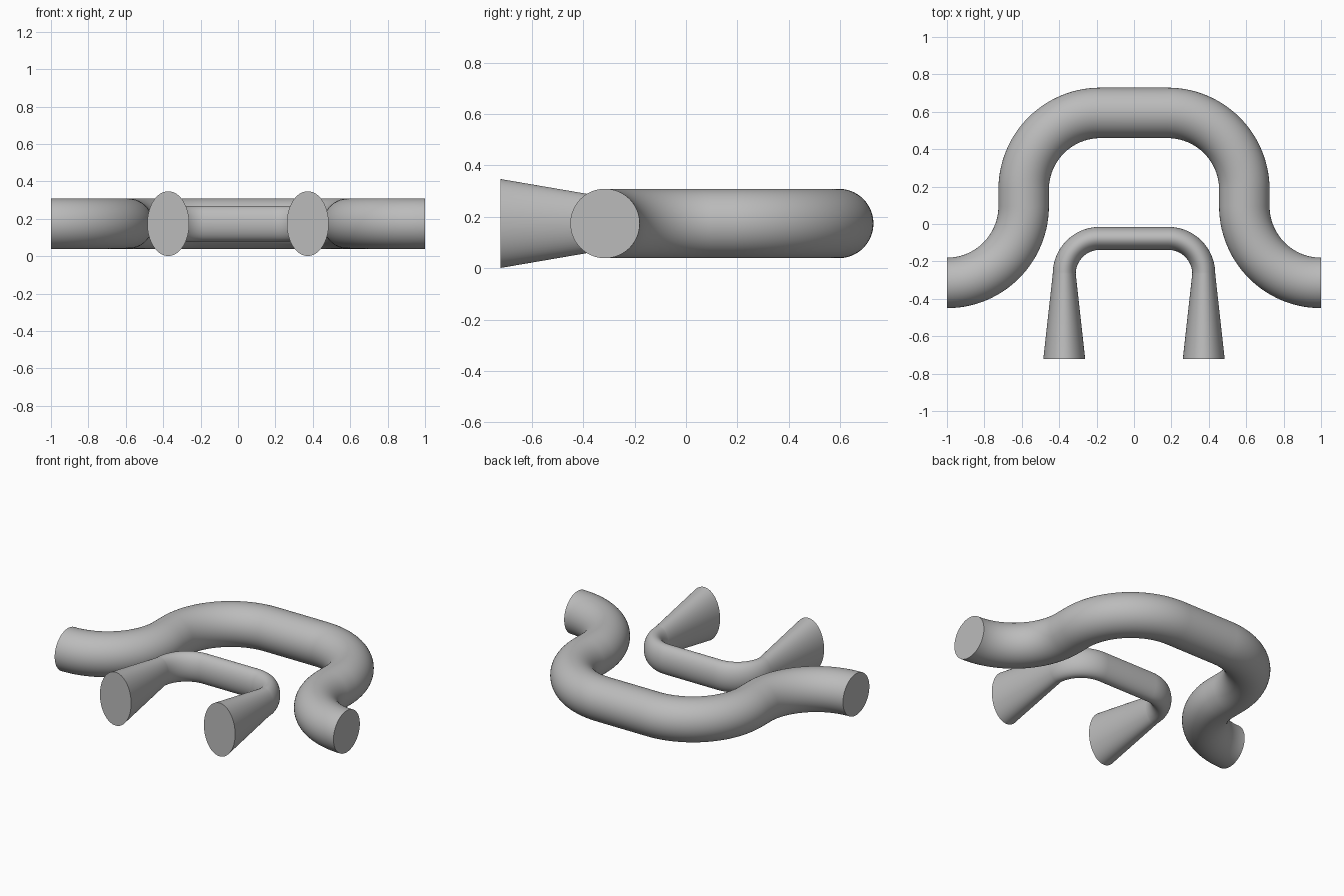
import bpy
import bmesh
import math
from mathutils import Vector

if "Cube" in bpy.data.objects:
    bpy.data.objects.remove(bpy.data.objects["Cube"], do_unlink=True)

MID_Z = 0.174
SIDES = 64

grey = bpy.data.materials.new("light grey")
grey.use_nodes = True
grey.diffuse_color = (0.5, 0.5, 0.5, 1)
grey.node_tree.nodes["Principled BSDF"].inputs["Base Color"].default_value = (0.5, 0.5, 0.5, 1)


def arc(cx, cy, radius, start, end, steps=28):
    """Points and directions along an arc, angles in degrees."""
    turn = math.copysign(1, end - start)
    for i in range(steps + 1):
        a = math.radians(start + (end - start) * i / steps)
        c, s = math.cos(a), math.sin(a)
        yield Vector((cx + radius * c, cy + radius * s, 0)), Vector((-s * turn, c * turn, 0))


def mirrored(half):
    """Complete a left-right symmetric path from its -x half."""
    other = [(Vector((-p.x, p.y, 0)), Vector((d.x, -d.y, 0)), w, h)
             for p, d, w, h in reversed(half)]
    return half + other


def sweep(name, stations):
    """Loft elliptical rings along the path and cap both ends."""
    bm = bmesh.new()
    rings = []
    for p, d, w, h in stations:
        side = Vector((-d.y, d.x, 0))
        ring = []
        for k in range(SIDES):
            a = math.tau * k / SIDES
            co = p + side * (w * math.cos(a))
            ring.append(bm.verts.new((co.x, co.y, MID_Z + h * math.sin(a))))
        rings.append(ring)
    for r, q in zip(rings, rings[1:]):
        for k in range(SIDES):
            n = (k + 1) % SIDES
            bm.faces.new((r[k], r[n], q[n], q[k]))
    bm.faces.new(rings[0])
    bm.faces.new(rings[-1])
    bmesh.ops.recalc_face_normals(bm, faces=bm.faces)
    mesh = bpy.data.meshes.new(name)
    bm.to_mesh(mesh)
    bm.free()
    mesh.materials.append(grey)
    obj = bpy.data.objects.new(name, mesh)
    bpy.context.collection.objects.link(obj)
    bpy.ops.object.select_all(action="DESELECT")
    obj.select_set(True)
    bpy.context.view_layer.objects.active = obj
    bpy.ops.object.shade_smooth_by_angle(angle=math.radians(40))


# Large round pipe: outward bend, short riser, inward bend, straight bridge
R = 0.135
bends = list(arc(-1, 0.095, 0.41, -90, 0)) + list(arc(-0.18, 0.184, 0.41, 180, 90))
sweep("large_bent_pipe", mirrored([(p, d, R, R) for p, d in bends]))

# Small oval pipe: flared legs leading into a narrow bridge
W, H = 0.0615, 0.095
flare = [(Vector((-0.373, -0.722, 0)), Vector((0, 1, 0)), 0.112, 0.173)]
bend = [(p, d, W, H) for p, d in arc(-0.183, -0.267, 0.19, 180, 90)]
sweep("small_flared_pipe", mirrored(flare + bend))
